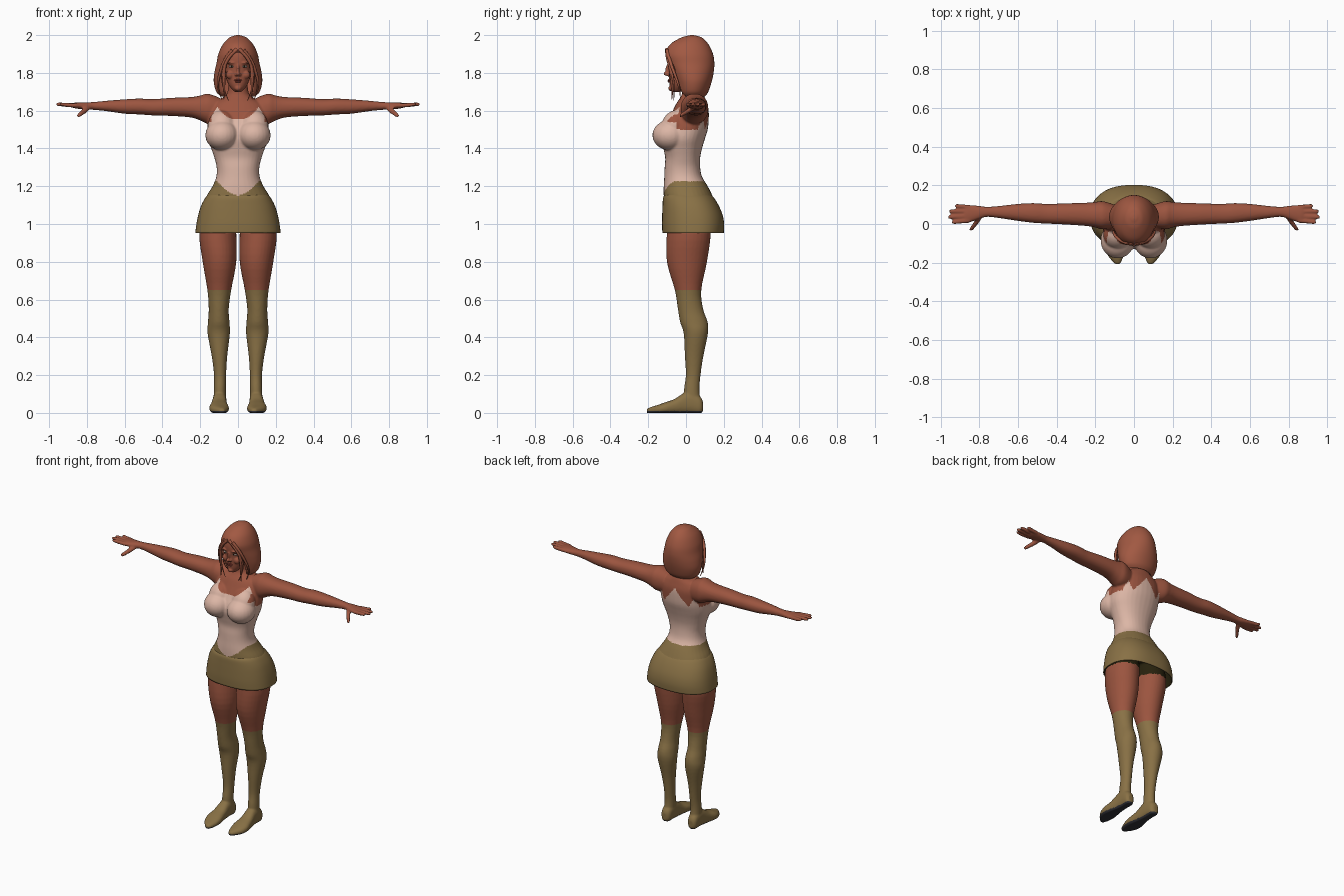
import bpy, bmesh, math
from mathutils import Matrix, Vector

cube = bpy.data.objects.get("Cube")
if cube:
    bpy.data.objects.remove(cube)


def material(name, r, g, b):
    mat = bpy.data.materials.new(name)
    mat.use_nodes = True
    mat.diffuse_color = (r, g, b, 1)
    mat.node_tree.nodes["Principled BSDF"].inputs["Base Color"].default_value = (r, g, b, 1)
    return mat


skin = material("warm skin", .33, .09, .05)
hair_colour = material("auburn hair", .36, .1, .055)
pink = material("pale pink cloth", .72, .47, .38)
olive = material("olive cloth", .25, .165, .06)
lining = material("dark lining", .02, .015, .004)
sole = material("dark sole", .03, .03, .037)
lip_colour = material("lip red", .26, .05, .035)
eye_white = material("eye white", .6, .5, .45)

AXES = {"x": (0, 1, 2), "y": (1, 0, 2), "z": (2, 0, 1)}


def smooth_rows(rows, steps):
    """Catmull-Rom interpolation between cross-sections."""
    rows = [Vector(r) for r in rows]
    out = []
    for i in range(len(rows) - 1):
        a, b, c, d = rows[max(i - 1, 0)], rows[i], rows[i + 1], rows[min(i + 2, len(rows) - 1)]
        for s in range(steps):
            t = s / steps
            out.append(b + (c - a) * t / 2 + (a - b * 2.5 + c * 2 - d / 2) * t * t
                       + (b * 1.5 - a / 2 - c * 1.5 + d / 2) * t ** 3)
    return out + [rows[-1]]


def loft(bm, axis, rows, side=1, power=2.2, caps=True, n=32, steps=4):
    """Skin rows of (position, centre a, centre b, radius a, radius b) along an axis."""
    order = AXES[axis]
    rings = []
    for row in smooth_rows(rows, steps):
        ring = []
        for k in range(n):
            t = math.tau * k / n
            co = [0, 0, 0]
            co[order[0]] = row[0]
            for j, w in ((1, math.cos(t)), (2, math.sin(t))):
                co[order[j]] = row[j] + row[j + 2] * math.copysign(abs(w) ** (2 / power), w)
            ring.append(bm.verts.new((co[0] * side, co[1], co[2])))
        rings.append(ring)
    for low, high in zip(rings, rings[1:]):
        for k in range(n):
            m = (k + 1) % n
            bm.faces.new((low[k], low[m], high[m], high[k]))
    if caps:
        bm.faces.new(rings[0])
        bm.faces.new(rings[-1])


def spans(rows):
    """Rows of (height, half width, front, back) to centred loft rows."""
    return [(z, 0, (f + b) / 2, w, (b - f) / 2) for z, w, f, b in rows]


def ball(bm, centre, radii, tilt=0):
    m = Matrix.Translation(centre) @ Matrix.Rotation(tilt, 4, "X") @ Matrix.Diagonal((*radii, 1))
    bmesh.ops.create_uvsphere(bm, u_segments=24, v_segments=16, radius=1, matrix=m)


def finish(bm, name, mats):
    bmesh.ops.recalc_face_normals(bm, faces=bm.faces)
    mesh = bpy.data.meshes.new(name)
    bm.to_mesh(mesh)
    bm.free()
    mesh.shade_smooth()
    for mat in mats:
        mesh.materials.append(mat)
    obj = bpy.data.objects.new(name, mesh)
    bpy.context.collection.objects.link(obj)
    return obj


def fuse(obj, voxel, rounds):
    """Blend overlapping volumes into one continuous skin."""
    mod = obj.modifiers.new("fuse", "REMESH")
    mod.mode, mod.voxel_size, mod.use_smooth_shade = "VOXEL", voxel, True
    mod = obj.modifiers.new("relax", "SMOOTH")
    mod.factor, mod.iterations = .5, rounds
    bpy.context.view_layer.update()
    graph = bpy.context.evaluated_depsgraph_get()
    mesh = bpy.data.meshes.new_from_object(obj.evaluated_get(graph))
    mats = list(obj.data.materials)
    obj.modifiers.clear()
    obj.data = mesh
    mesh.materials.clear()
    for mat in mats:
        mesh.materials.append(mat)
    mesh.shade_smooth()
    return mesh


# Body: torso and neck
bm = bmesh.new()
loft(bm, "z", spans([
    (1.04, .16, -.1, .14), (1.1, .18, -.115, .16), (1.15, .165, -.118, .14), (1.2, .135, -.118, .115),
    (1.25, .115, -.115, .085), (1.3, .113, -.113, .075), (1.35, .125, -.11, .075),
    (1.4, .142, -.12, .085), (1.45, .16, -.13, .1), (1.5, .163, -.12, .115), (1.55, .16, -.095, .12),
    (1.6, .155, -.07, .12), (1.64, .13, -.05, .11), (1.67, .08, -.03, .1), (1.7, .055, -.02, .085),
    (1.8, .048, -.02, .075)]))
for s in (1, -1):
    # Bust
    ball(bm, (s * .085, -.085, 1.47), (.088, .093, .08))
    ball(bm, (s * .085, -.06, 1.52), (.075, .07, .085), -.4)
    # Arm and palm
    loft(bm, "x", [
        (.1, .04, 1.6, .06, .07), (.16, .045, 1.61, .073, .08), (.2, .048, 1.614, .066, .066),
        (.25, .05, 1.618, .06, .054), (.35, .052, 1.62, .055, .048), (.45, .053, 1.618, .051, .043),
        (.52, .057, 1.622, .051, .042), (.6, .06, 1.622, .044, .038), (.7, .062, 1.625, .031, .027),
        (.76, .063, 1.625, .026, .021), (.8, .06, 1.625, .034, .019), (.84, .055, 1.626, .043, .017),
        (.87, .053, 1.628, .042, .014), (.88, .053, 1.628, .03, .01)], s)
    # Fingers
    for root, tip, reach in ((.088, .094, .925), (.065, .066, .955), (.042, .036, .96), (.018, .009, .94)):
        loft(bm, "x", [(.85, root, 1.627, .012, .012), (.9, (root + tip) / 2, 1.63, .0115, .0115),
                       (reach - .008, tip, 1.634, .01, .01), (reach + .002, tip, 1.634, .006, .006)],
             s, n=12)
    # Thumb
    loft(bm, "y", [(-.035, .845, 1.572, .006, .006), (-.025, .84, 1.577, .012, .011),
                   (.01, .815, 1.598, .015, .014), (.05, .79, 1.622, .016, .014)], s, n=12)
    # Leg
    loft(bm, "z", [
        (.04, .097, .035, .033, .045), (.12, .096, .03, .032, .041), (.2, .095, .038, .032, .039),
        (.3, .098, .043, .041, .049), (.42, .102, .052, .059, .064), (.48, .102, .042, .057, .073),
        (.55, .102, .024, .053, .067), (.65, .099, .011, .063, .07), (.8, .098, .005, .089, .106),
        (.95, .107, .015, .098, .116), (1.08, .095, .02, .08, .1)], s, power=2)
    # Foot
    loft(bm, "y", [
        (.09, .1, .035, .015, .025), (.075, .098, .04, .031, .046), (.03, .097, .055, .036, .06),
        (-.01, .098, .05, .038, .056), (-.06, .1, .034, .044, .04), (-.11, .1, .025, .052, .031),
        (-.15, .097, .018, .046, .024), (-.185, .09, .013, .029, .018), (-.208, .085, .01, .012, .012)],
         s, power=2.4)
body = finish(bm, "body", [skin, pink, olive, lining, sole])
mesh = fuse(body, .006, 4)
for v in mesh.vertices:
    v.co.z = max(v.co.z, 0)


def waistline(x, y):
    return 1.15 + .075 * min(1, x / .11) ** 1.6 if y < 0 else 1.225


def neckline(x, y):
    if y < -.02 and x < .14:
        return 1.555 + .065 * (x / .11) ** 2.5 if x < .11 else 1.62 - (x - .11) * 1.6
    if y > .06 and x < .14:
        return max(1.61 - 1.2 * x, 1.56 - 2 * abs(x - .12))
    return 1.54 if y < -.05 else 1.5


def body_colour(c):
    x, y, z = abs(c.x), c.y, c.z
    if z < .01:
        return 4
    if z < .65:
        return 2
    if z < .96 or x > .22:
        return 0
    if z < 1.1:
        return 3
    if z < waistline(x, y):
        return 2
    return 1 if z < neckline(x, y) else 0


for face in mesh.polygons:
    face.material_index = body_colour(face.center)

# Skirt with a dark inside
bm = bmesh.new()
loft(bm, "z", spans([
    (.952, .226, -.125, .2), (1, .22, -.127, .202), (1.05, .21, -.126, .193), (1.1, .194, -.124, .172),
    (1.14, .172, -.121, .147), (1.157, .156, -.11, .128)]), power=2.4, caps=False, n=64)
skirt = finish(bm, "skirt", [olive, lining])
mod = skirt.modifiers.new("cloth", "SOLIDIFY")
mod.thickness, mod.offset, mod.material_offset = .006, -1, 1

# Head with nose, brows, cheeks and chin
bm = bmesh.new()
loft(bm, "z", spans([
    (1.7, .018, -.072, -.03), (1.715, .034, -.082, 0), (1.74, .051, -.088, .03), (1.78, .066, -.091, .07),
    (1.82, .074, -.093, .1), (1.86, .08, -.098, .115), (1.9, .08, -.095, .12), (1.94, .066, -.078, .1),
    (1.97, .035, -.045, .07)]))
ball(bm, (0, -.1, 1.795), (.012, .019, .011))
ball(bm, (0, -.095, 1.82), (.008, .014, .032), -.15)
ball(bm, (0, -.08, 1.718), (.018, .014, .014))
for s in (1, -1):
    ball(bm, (s * .034, -.084, 1.853), (.026, .016, .007))
    ball(bm, (s * .042, -.072, 1.79), (.022, .018, .022))
    ball(bm, (s * .01, -.096, 1.79), (.008, .01, .007))
fuse(finish(bm, "head", [skin]), .004, 3)

# Lips and eyes
bm = bmesh.new()
for z, w in ((1.762, .021), (1.754, .017)):
    ball(bm, (0, -.088, z), (w, .009, .005))
finish(bm, "lips", [lip_colour])
for s, label in ((1, "left"), (-1, "right")):
    bm = bmesh.new()
    ball(bm, (s * .033, -.083, 1.834), (.015, .011, .006))
    finish(bm, label + "_eye", [eye_white])
    bm = bmesh.new()
    ball(bm, (s * .033, -.091, 1.834), (.005, .0045, .005))
    finish(bm, label + "_iris", [lining])

# Bobbed hair, opened around the face
bm = bmesh.new()
loft(bm, "z", spans([
    (1.675, .09, -.03, .1), (1.7, .115, -.045, .118), (1.75, .128, -.06, .135), (1.8, .125, -.08, .146),
    (1.85, .114, -.1, .15), (1.9, .104, -.11, .143), (1.95, .081, -.085, .12), (1.985, .048, -.03, .087),
    (1.997, .02, .01, .055), (2, .004, .026, .034)]), power=2, n=96, steps=8)


def over_face(c):
    return c.y < 0 and abs(c.x) < .078 * math.sqrt(min(1, max(0, (1.915 - c.z) / .08)))


gone = [f for f in bm.faces if len(f.verts) > 4 and f.calc_center_median().z < 1.7
        or over_face(f.calc_center_median())]
bmesh.ops.delete(bm, geom=gone, context="FACES")
hair = finish(bm, "hair", [hair_colour])
mod = hair.modifiers.new("thickness", "SOLIDIFY")
mod.thickness, mod.offset = .012, -1

# Loose locks framing the face
locks = [
    [(.005, -.1, 1.925), (.05, -.103, 1.89), (.082, -.08, 1.82), (.09, -.06, 1.74), (.05, -.065, 1.655)],
    [(.03, -.1, 1.92), (.075, -.088, 1.87), (.1, -.06, 1.79), (.115, -.03, 1.72), (.085, -.03, 1.66)],
    [(.07, -.085, 1.84), (.08, -.075, 1.78), (.07, -.07, 1.71), (.075, -.075, 1.66)]]
curve = bpy.data.curves.new("hair_locks", "CURVE")
curve.dimensions, curve.bevel_depth, curve.bevel_resolution = "3D", .01, 2
curve.use_fill_caps = True
for s in (1, -1):
    for path in locks:
        spline = curve.splines.new("NURBS")
        spline.points.add(len(path) - 1)
        spline.use_endpoint_u, spline.order_u = True, 4
        for i, (p, (x, y, z)) in enumerate(zip(spline.points, path)):
            p.co = (s * x, y, z, 1)
            p.radius = 1 - .85 * (i / (len(path) - 1)) ** 2
curve.materials.append(hair_colour)
bpy.context.collection.objects.link(bpy.data.objects.new("hair_locks", curve))
